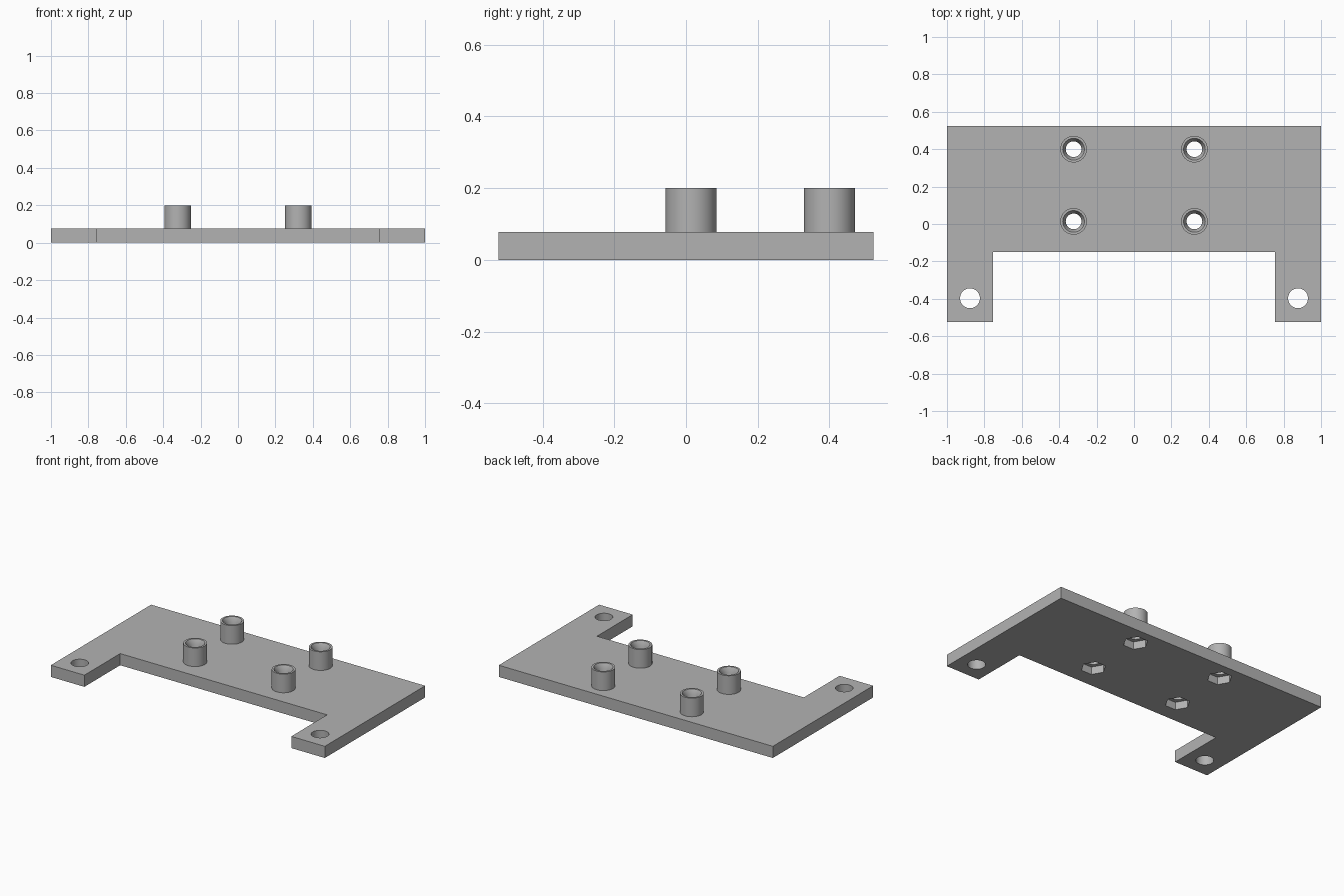
import bpy, bmesh, math
from mathutils import Matrix

if "Cube" in bpy.data.objects:
    bpy.data.objects.remove(bpy.data.objects["Cube"], do_unlink=True)

PLATE_TOP, POST_TOP = 0.077, 0.2
BORE, SEGMENTS = 0.042, 48
POSTS = [(x, y) for x in (-0.323, 0.323) for y in (0.014, 0.4)]

grey = bpy.data.materials.new("matte grey")
grey.use_nodes = True
grey.diffuse_color = (0.45, 0.45, 0.45, 1)
grey.node_tree.nodes["Principled BSDF"].inputs["Base Color"].default_value = (0.45, 0.45, 0.45, 1)


def make_object(name, bm):
    bmesh.ops.recalc_face_normals(bm, faces=bm.faces)
    mesh = bpy.data.meshes.new(name)
    bm.to_mesh(mesh)
    bm.free()
    mesh.materials.append(grey)
    obj = bpy.data.objects.new(name, mesh)
    bpy.context.collection.objects.link(obj)
    return obj


def select_only(obj):
    bpy.ops.object.select_all(action='DESELECT')
    obj.select_set(True)
    bpy.context.view_layer.objects.active = obj


def smooth(obj):
    select_only(obj)
    bpy.ops.object.shade_smooth_by_angle(angle=math.radians(30))


def prism(bm, x, y, radius, z0, z1, sides, turn=0):
    place = Matrix.Translation((x, y, (z0 + z1) / 2)) @ Matrix.Rotation(turn, 4, 'Z')
    bmesh.ops.create_cone(bm, cap_ends=True, segments=sides, radius1=radius,
                          radius2=radius, depth=z1 - z0, matrix=place)


def cut(target, name, bm):
    cutter = make_object(name, bm)
    cutter.hide_render = True
    mod = target.modifiers.new(name, 'BOOLEAN')
    mod.operation, mod.solver, mod.object = 'DIFFERENCE', 'EXACT', cutter
    select_only(target)
    bpy.ops.object.modifier_apply(modifier=mod.name)
    bpy.data.objects.remove(cutter, do_unlink=True)


# Base plate with two forward arms
half = [(0.755, -0.15), (0.755, -0.523), (1, -0.523), (1, 0.523)]
outline = half + [(-x, y) for x, y in reversed(half)]
bm = bmesh.new()
face = bm.faces.new([bm.verts.new((x, y, 0)) for x, y in outline])
wall = bmesh.ops.extrude_face_region(bm, geom=[face])
top = [v for v in wall["geom"] if isinstance(v, bmesh.types.BMVert)]
bmesh.ops.translate(bm, verts=top, vec=(0, 0, PLATE_TOP))
plate = make_object("mounting_plate", bm)

# Arm screw holes and post bores
bm = bmesh.new()
for x in (-0.877, 0.877):
    prism(bm, x, -0.397, 0.053, -0.1, 0.2, SEGMENTS)
for x, y in POSTS:
    prism(bm, x, y, BORE, -0.1, 0.2, SEGMENTS)
cut(plate, "hole_cutter", bm)

# Hexagonal nut pockets underneath
bm = bmesh.new()
for x, y in POSTS:
    prism(bm, x, y, 0.075, -0.1, 0.05, 6, math.radians(30))
cut(plate, "nut_pocket_cutter", bm)
smooth(plate)

# Hollow standoff posts with a countersunk mouth
profile = [(0.071, PLATE_TOP), (0.071, POST_TOP), (0.058, POST_TOP),
           (BORE, POST_TOP - 0.03), (BORE, PLATE_TOP)]
for i, (x, y) in enumerate(POSTS):
    bm = bmesh.new()
    verts = [bm.verts.new((r, 0, z)) for r, z in profile]
    edges = [bm.edges.new(pair) for pair in zip(verts, verts[1:])]
    bmesh.ops.spin(bm, geom=verts + edges, cent=(0, 0, 0), axis=(0, 0, 1),
                   angle=math.tau, steps=SEGMENTS, use_merge=True)
    bmesh.ops.remove_doubles(bm, verts=bm.verts, dist=0.0001)
    bmesh.ops.recalc_face_normals(bm, faces=bm.faces)
    # Make the outer wall face outward
    outer = max(bm.faces, key=lambda f: f.calc_center_median().xy.length)
    if outer.normal.dot(outer.calc_center_median()) < 0:
        bmesh.ops.reverse_faces(bm, faces=bm.faces)
    post = make_object(f"standoff_post_{i + 1}", bm)
    post.location = (x, y, 0)
    smooth(post)
